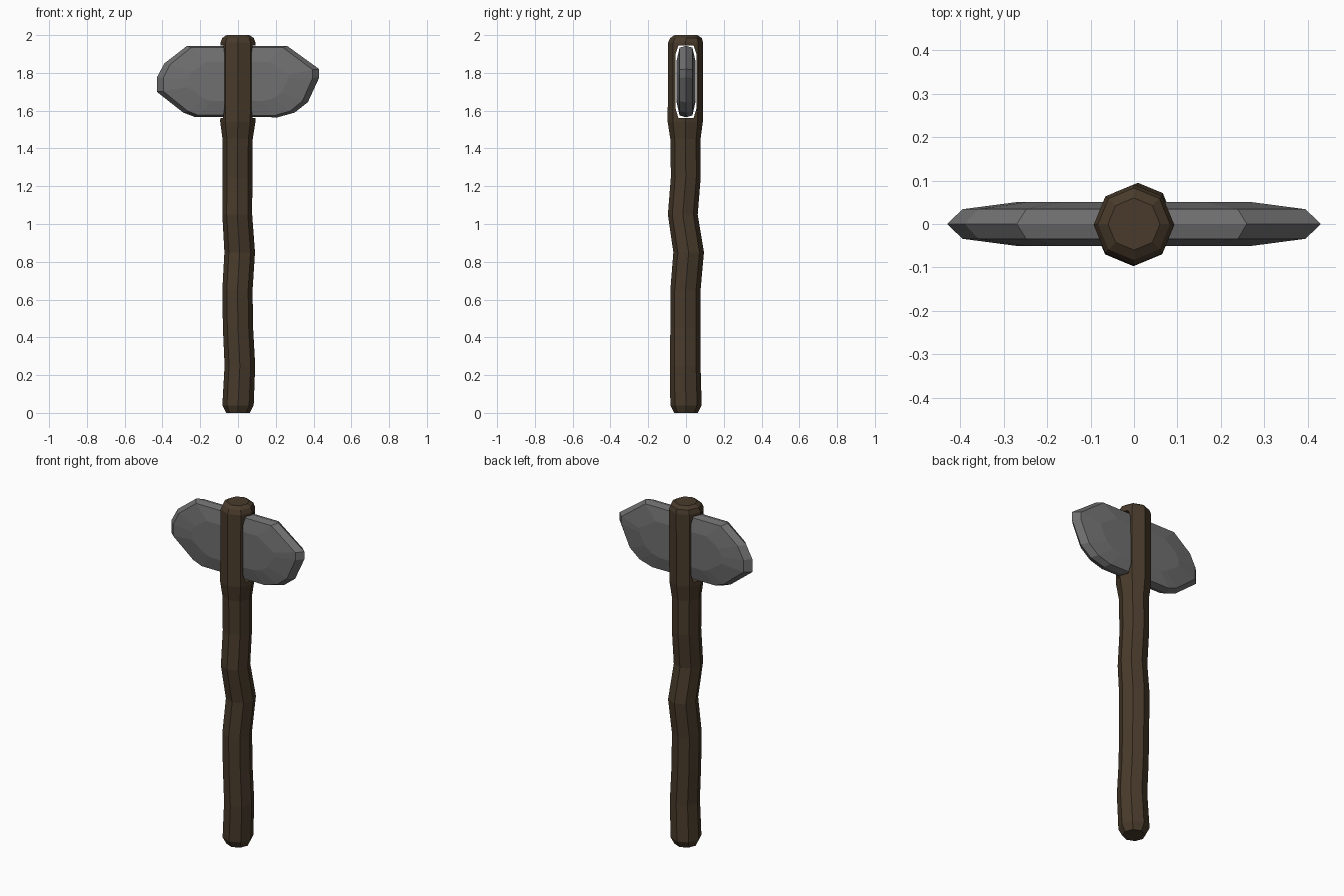
import bpy, math

if "Cube" in bpy.data.objects:
    bpy.data.objects.remove(bpy.data.objects["Cube"])


def material(name, color):
    m = bpy.data.materials.new(name)
    m.diffuse_color = (*color, 1)
    m.use_nodes = True
    m.node_tree.nodes["Principled BSDF"].inputs["Base Color"].default_value = m.diffuse_color
    return m


def loft(name, rings, mat=None):
    """Closed flat-shaded solid through rings of equal point count."""
    n = len(rings[0])
    verts = [p for r in rings for p in r]
    faces = [(k * n + i, k * n + (i + 1) % n, (k + 1) * n + (i + 1) % n, (k + 1) * n + i)
             for k in range(len(rings) - 1) for i in range(n)]
    last = (len(rings) - 1) * n
    faces += [tuple(reversed(range(n))), tuple(range(last, last + n))]
    me = bpy.data.meshes.new(name)
    me.from_pydata(verts, [], faces)
    ob = bpy.data.objects.new(name, me)
    bpy.context.collection.objects.link(ob)
    if mat:
        me.materials.append(mat)
    return ob


def octagon(x, y, z, r):
    return [(x + r * math.cos(i * math.pi / 4), y + r * math.sin(i * math.pi / 4), z)
            for i in range(8)]


wood = material("wood", (0.065, 0.043, 0.024))
stone = material("stone", (0.16, 0.16, 0.16))

# Crooked octagonal handle: centre x, centre y, height, radius
path = [(0, 0, 0, 0.062), (0, 0, 0.04, 0.083), (0.01, -0.004, 0.25, 0.081),
        (0, -0.003, 0.45, 0.08), (-0.003, -0.003, 0.65, 0.08), (0.009, 0.014, 0.85, 0.081),
        (-0.004, -0.017, 1.05, 0.079), (-0.003, -0.001, 1.25, 0.079),
        (-0.002, -0.003, 1.45, 0.08), (-0.001, -0.004, 1.54, 0.093),
        (0, -0.002, 1.96, 0.093), (0, 0, 1.985, 0.083), (0, 0, 2.0, 0.06)]
handle = loft("handle", [octagon(*p) for p in path], wood)

# Chamfered slot through the top of the handle
slot = [(-0.055, 1.61), (-0.04, 1.56), (0.04, 1.56), (0.055, 1.61),
        (0.055, 1.90), (0.04, 1.945), (-0.04, 1.945), (-0.055, 1.90)]
cutter = loft("slot_cutter", [[(x, y, z) for y, z in slot] for x in (-0.3, 0.3)])
cutter.hide_render = True
mod = handle.modifiers.new("slot", "BOOLEAN")
mod.operation = "DIFFERENCE"
mod.solver = "EXACT"
mod.object = cutter
bpy.context.view_layer.objects.active = handle
bpy.ops.object.modifier_apply(modifier="slot")
bpy.data.objects.remove(cutter)

# Chipped stone head: one outline, shrinking towards both flat cheeks
outline = [(-0.43, 1.70), (-0.29, 1.59), (-0.23, 1.567), (0.21, 1.565), (0.30, 1.59),
           (0.37, 1.645), (0.43, 1.775), (0.43, 1.82), (0.26, 1.943), (-0.27, 1.943),
           (-0.39, 1.85), (-0.43, 1.775)]
layers = [(-0.051, 0.62, 0.55), (-0.034, 0.92, 0.95), (0, 1, 1),
          (0.034, 0.92, 0.95), (0.051, 0.62, 0.55)]
head = loft("stone_head", [[(x * sx, y, 1.755 + (z - 1.755) * sz) for x, z in outline]
                           for y, sx, sz in reversed(layers)], stone)
